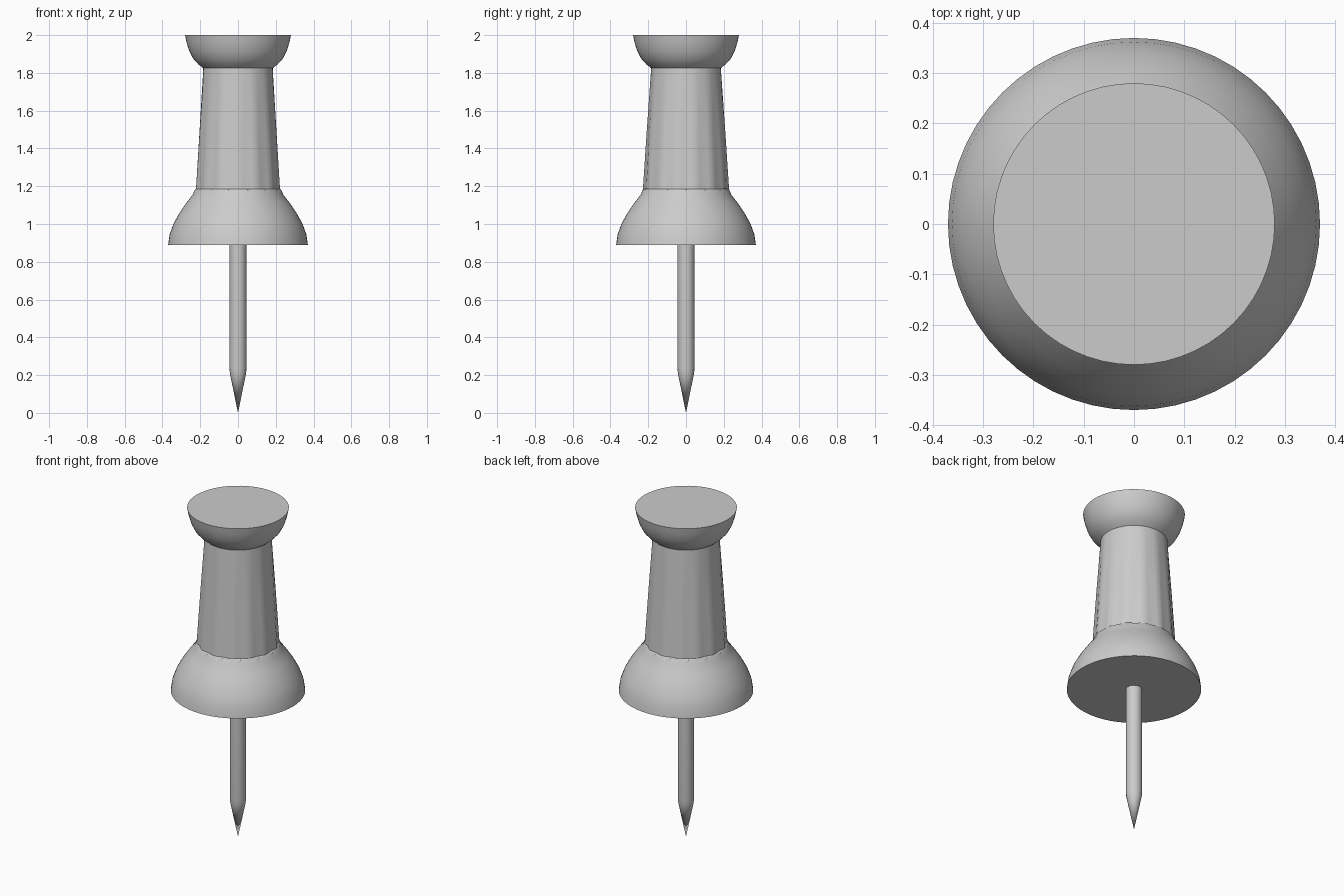
import bpy, bmesh
from math import cos, sin, pi, radians

if "Cube" in bpy.data.objects:
    bpy.data.objects.remove(bpy.data.objects["Cube"])

FLUTES = 14


def lathe(name, rings, sides):
    """Closed turned solid from (radius, z, flute depth) rings, bottom to top."""
    bm = bmesh.new()
    loops = []
    for r, z, depth in rings:
        if r == 0:
            loops.append([bm.verts.new((0, 0, z))])
            continue
        loop = []
        for i in range(sides):
            a = 2 * pi * i / sides + pi / 2
            rr = r - depth * (0.5 - 0.5 * cos(FLUTES * (a - pi / 2)))
            loop.append(bm.verts.new((rr * cos(a), rr * sin(a), z)))
        loops.append(loop)
    for low, high in zip(loops, loops[1:]):
        for i in range(sides):
            j = (i + 1) % sides
            if len(low) == 1:
                bm.faces.new((low[0], high[j], high[i]))
            else:
                bm.faces.new((low[i], low[j], high[j], high[i]))
    for loop in (loops[0], loops[-1]):
        if len(loop) > 1:
            bm.faces.new(loop)
    bmesh.ops.recalc_face_normals(bm, faces=bm.faces)
    mesh = bpy.data.meshes.new(name)
    bm.to_mesh(mesh)
    bm.free()
    obj = bpy.data.objects.new(name, mesh)
    bpy.context.collection.objects.link(obj)
    bpy.ops.object.select_all(action='DESELECT')
    obj.select_set(True)
    bpy.context.view_layer.objects.active = obj
    bpy.ops.object.shade_smooth_by_angle(angle=radians(32))
    return obj


# Handle: domed base, fluted tapering grip, flared flat cap
lathe("handle", [
    (0.37, 0.89, 0), (0.362, 0.945, 0), (0.342, 1.0, 0), (0.312, 1.055, 0),
    (0.275, 1.11, 0), (0.24, 1.155, 0), (0.23, 1.18, 0),
    (0.228, 1.185, 0.009), (0.208, 1.49, 0.006), (0.186, 1.80, 0.001),
    (0.184, 1.825, 0), (0.21, 1.845, 0), (0.237, 1.875, 0),
    (0.258, 1.915, 0), (0.272, 1.96, 0), (0.28, 2.0, 0),
], FLUTES * 4)

# Metal pin with a sharpened tip, set into the handle
lathe("pin", [(0, 0, 0), (0.043, 0.21, 0), (0.045, 0.235, 0),
              (0.045, 0.90, 0)], 16)
